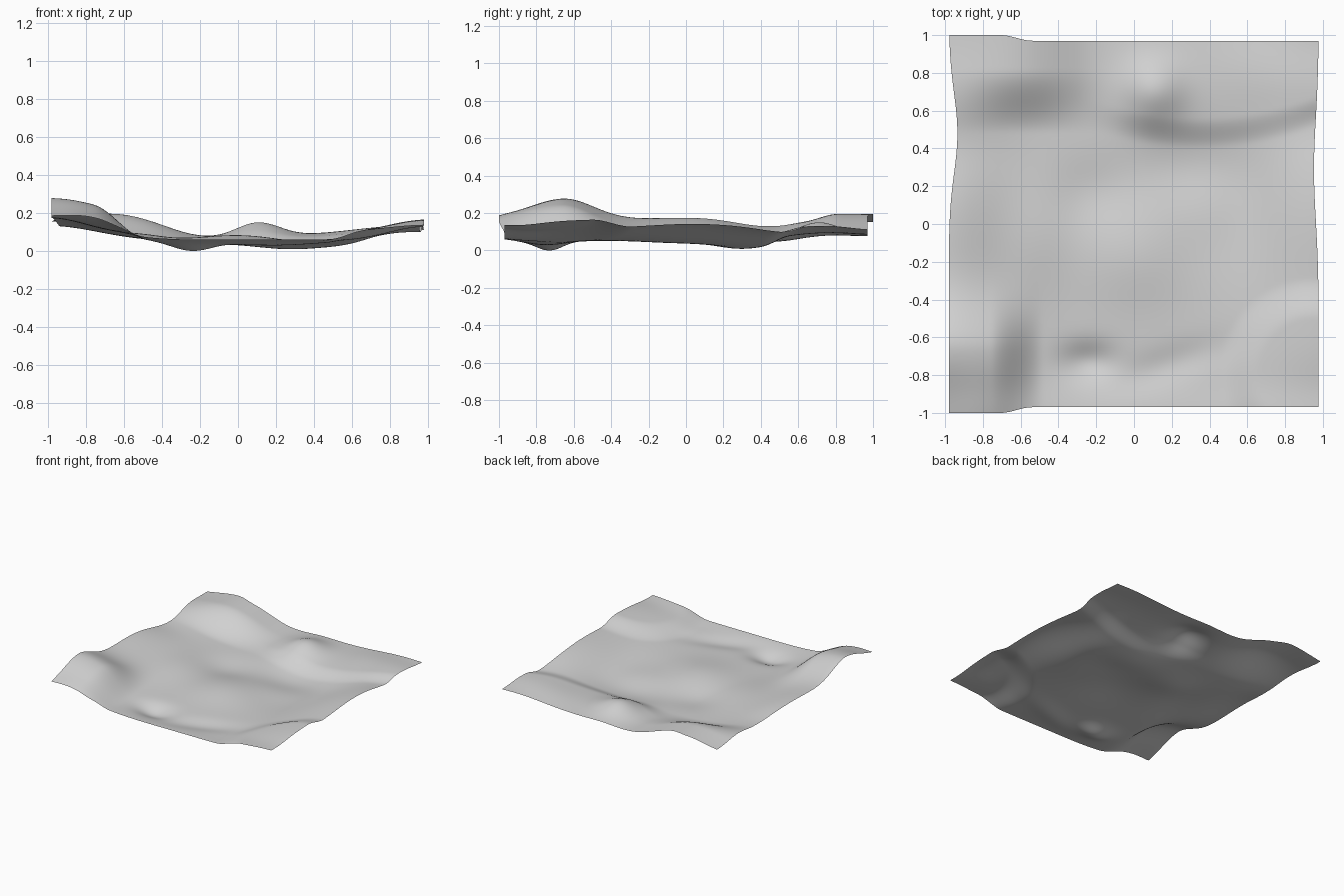
import bpy, bmesh, math

cube = bpy.data.objects.get("Cube")
if cube:
    bpy.data.objects.remove(cube, do_unlink=True)

# Hills and hollows: centre x, centre y, radius x, radius y, height
FEATURES = [
    (.11, .71, .16, .16, .07),      # small back mound
    (.7, .8, .35, .22, .025),       # back shoulder
    (0, -.18, .3, .26, .035),       # central rise
    (-.5, -.05, .18, .3, .025),     # side rise
    (-1, 0, .25, .25, .012),
    (-1, .42, .3, .2, -.03),
    (-1, 1, .25, .35, -.035),       # drooping corners
    (-1, -1, .17, .3, -.04),
    (1, -1, .3, .25, -.04),
    (1, .05, .3, .35, .025),
    (1, .55, .2, .2, -.025),
    (1, .95, .25, .25, -.045),
    (.28, .3, .3, .2, -.04),        # back hollow
    (-.22, .17, .2, .17, -.02),     # middle hollow
    (.35, -.1, .22, .22, -.012),
    (-.24, -.73, .15, .1, -.05),    # front pit
    (.58, .1, .15, .3, -.015),
]


def bell(d):
    return math.exp(-d * d)


def step(a, b, t):
    t = min(max((t - a) / (b - a), 0), 1)
    return t * t * (3 - 2 * t)


def height(x, y):
    # raised rims
    z = .06 + .115 * bell((x + 1) / .35) + .07 * bell((x - 1) / .3)
    z += .012 * bell((y + 1) / .12)
    # steep-sided front knoll
    z += .125 * step(-.48, -.76, x) * bell((y + .67) / (.24 if y > -.67 else .34))
    # back ridge
    z += .113 * bell((x + .58) / .32) * step(.48, .82, y)
    # bent step along the back
    crease = .46 + .3 * (x - .35) ** 2
    z += .03 * step(-.3, .1, x) * step(-.06, .1, y - crease)
    # rounded front corner terrace
    z += .045 * step(1.12, .65, math.hypot((x - .95) / .45, (y + .8) / .46))
    # slanting front trough
    z -= .02 * bell((y + .8 - .3 * x) / .1) * bell((x - .18) / .3)
    for cx, cy, rx, ry, h in FEATURES:
        z += h * bell((x - cx) / rx) * bell((y - cy) / ry)
    return z


def outline(u, v):
    # Slightly uneven cloth-like border
    if u < 0:
        x = u * (.98 - .045 * bell((v - .48) / .3))
    else:
        x = u * (.978 - .025 * bell((v - .3) / .4))
    y = v * (.97 + .03 * step(-.55, -.72, u))
    return x, y


# Undulating ground sheet
bm = bmesh.new()
bmesh.ops.create_grid(bm, x_segments=110, y_segments=110, size=1)
for v in bm.verts:
    x, y = outline(v.co.x, v.co.y)
    v.co = (x, y, height(x, y))
low = min(v.co.z for v in bm.verts)
for v in bm.verts:
    v.co.z -= low
for f in bm.faces:
    f.smooth = True
mesh = bpy.data.meshes.new("terrain_sheet")
bm.to_mesh(mesh)
bm.free()
terrain = bpy.data.objects.new("terrain_sheet", mesh)
bpy.context.collection.objects.link(terrain)

# Plain light grey
grey = bpy.data.materials.new("light_grey")
grey.use_nodes = True
colour = (.65, .65, .65, 1)
grey.diffuse_color = colour
grey.node_tree.nodes["Principled BSDF"].inputs["Base Color"].default_value = colour
mesh.materials.append(grey)
